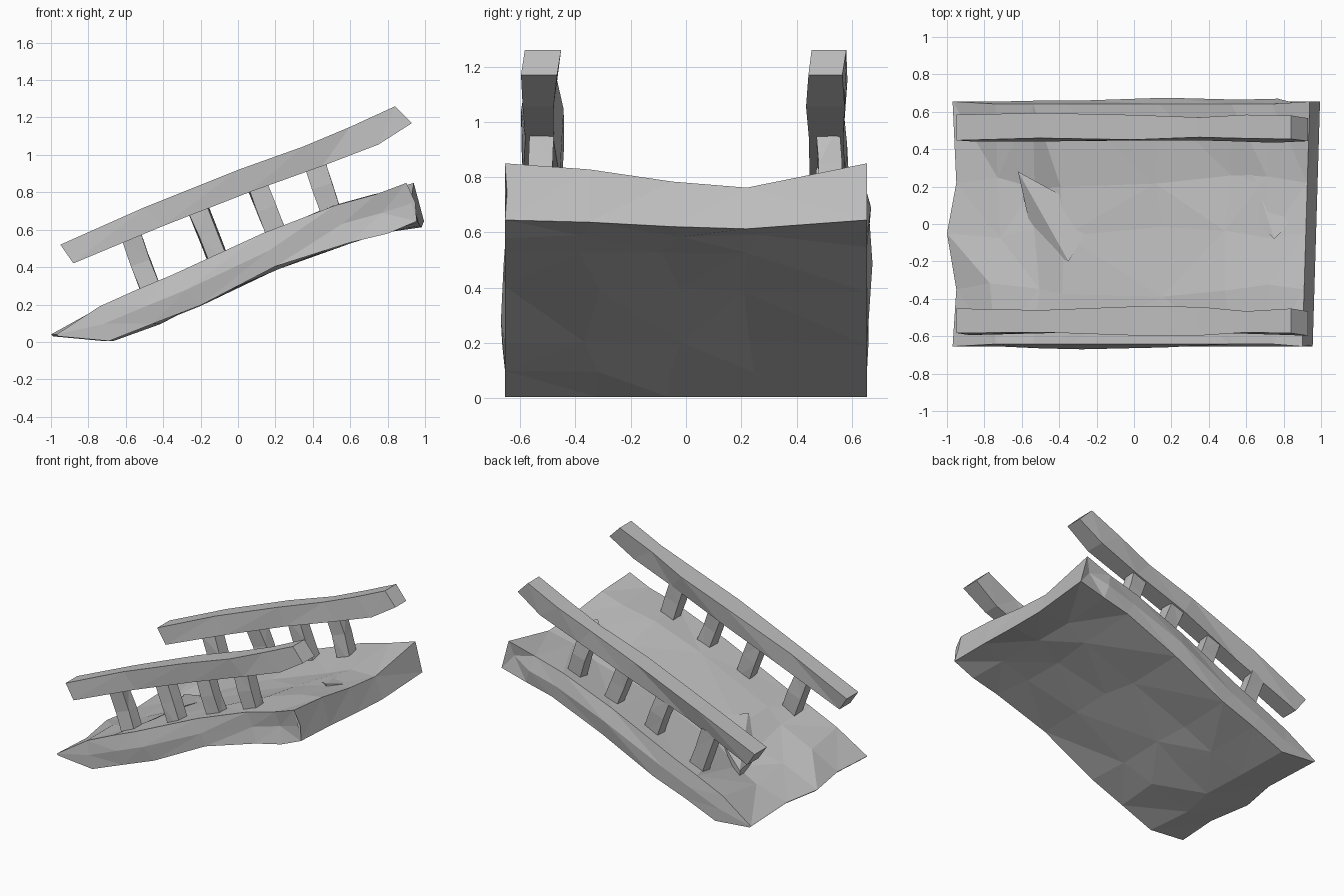
import bpy, bmesh, random
from mathutils import Vector

random.seed(4)
if "Cube" in bpy.data.objects:
    bpy.data.objects.remove(bpy.data.objects["Cube"])

stone = bpy.data.materials.new("grey stone")
stone.use_nodes = True
grey = (0.52, 0.52, 0.52, 1)
stone.diffuse_color = grey
stone.node_tree.nodes["Principled BSDF"].inputs["Base Color"].default_value = grey


def jitter(amount):
    return random.uniform(-amount, amount)


def loft(name, rings, cap=None):
    """Skin a list of closed rings, cap the ends and split into flat facets."""
    bm = bmesh.new()
    loops = [[bm.verts.new(p) for p in ring] for ring in rings]
    n = len(loops[0])
    for a, b in zip(loops, loops[1:]):
        for i in range(n):
            j = (i + 1) % n
            bm.faces.new((a[i], a[j], b[j], b[i]))
    for ring in (loops[0], loops[-1]):
        for ids in cap or [range(n)]:
            bm.faces.new([ring[i] for i in ids])
    bmesh.ops.triangulate(bm, faces=bm.faces[:], quad_method='SHORT_EDGE')
    bmesh.ops.recalc_face_normals(bm, faces=bm.faces[:])
    mesh = bpy.data.meshes.new(name)
    bm.to_mesh(mesh)
    bm.free()
    mesh.materials.append(stone)
    obj = bpy.data.objects.new(name, mesh)
    bpy.context.collection.objects.link(obj)
    return obj


# Ramp slab: sloping profile, sagging across its width in shallow steps
top = [(-.97, .04), (-.74, .19), (-.54, .28), (-.36, .355), (.13, .58),
       (.52, .73), (.74, .79), (.92, .85)]
bottom = [(-.96, .03), (-.69, .005), (-.45, .1), (-.2, .2), (.2, .395),
          (.6, .535), (.8, .59), (.975, .645)]
columns = [-.655, -.35, -.05, .22, .655]
sag = [0, .02, .06, .08, 0]
sag_scale = [0, .9, 1.3, .6, .6, .8, .5, 1.1]
tip_shift = [0, .02, -.03, .02, 0]
left_bulge = [.655, .655, .66, .66, .675, .665, .67, .635]
right_bulge = [.655, .655, .665, .67, .66, .635, .625, .65]
rings = []
last = len(top) - 1
for k, ((xt, zt), (xb, zb)) in enumerate(zip(top, bottom)):
    inner = 0 < k < last
    upper, lower = [], []
    for c, y in enumerate(columns):
        edge = c in (0, 4)
        wobble = 0.04 if inner and not edge else 0
        dx = tip_shift[c] if k == 0 else (.03 * y if k == last else jitter(wobble))
        dip = sag[c] * sag_scale[k]
        side = .98 if edge and inner else 1
        bump = jitter(.01) if wobble else 0
        upper.append((xt + dx, y * side + jitter(wobble), zt - dip + bump))
        under = -.4 * sag[c] if k == last else (jitter(.012) if inner and k > 1 else 0)
        lower.append((xb + dx, y + jitter(wobble), zb + under))
    xm, zm = (xt + xb) / 2, (zt + zb) / 2
    notch = .04 if k == last else 0
    rings.append(upper + [(xm - notch, left_bulge[k], zm)]
                 + lower[::-1] + [(xm, -right_bulge[k], zm)])
end_cap = [(i, i + 1, 9 - i, 10 - i) for i in range(4)] + [(4, 5, 6), (10, 11, 0)]
loft("ramp_slab", rings, end_cap)

# Broken ledges stepping up out of the walking surface
ledges = {
    "lower_ledge": [(-.62, .28, .2), (-.53, -.13, .18), (-.35, -.2, .355), (-.2, .05, .38)],
    "upper_ledge": [(.6, .38, .69), (.57, .09, .69), (.75, -.08, .775), (.88, .05, .76)],
}
for name, points in ledges.items():
    buried = [(x, y, z - .08) for x, y, z in points]
    loft(name, [buried, points], [(0, 1, 2), (0, 2, 3)])

# Handrails and their leaning posts, on both sides
rail_top = [(-.95, .52), (-.5, .72), (0, .92), (.35, 1.045), (.6, 1.15), (.84, 1.26)]
rail_bottom = [(-.88, .42), (-.4, .62), (.06, .8), (.45, .94), (.75, 1.055), (.93, 1.17)]
posts = [(-.56, .53, -.48, .315), (-.205, .69, -.12, .475),
         (.11, .82, .195, .605), (.415, .94, .485, .725)]

for label, centre in (("right", -.52), ("left", .515)):
    rings = []
    for k, ((xt, zt), (xb, zb)) in enumerate(zip(rail_top, rail_bottom)):
        w = .014 if 0 < k < len(rail_top) - 1 else .004
        rings.append([
            (xt, centre - .064 + jitter(w), zt), (xt, centre + .066 + jitter(w), zt),
            (xb, centre + .05 + jitter(w), zb), (xb, centre - .075 + jitter(w), zb)])
    loft(label + "_handrail", rings)

    for n, (xt, zt, xb, zb) in enumerate(posts):
        head, foot = Vector((xt, centre, zt)), Vector((xb, centre, zb))
        axis = (head - foot).normalized()
        along = Vector((axis.z, 0, -axis.x))
        across = Vector((0, 1, 0))
        rings = []
        for p in (foot - axis * .1, foot.lerp(head, .5), head + axis * .04):
            p = p + across * jitter(.006)
            rings.append([p + along * (sx * .053 + jitter(.005)) + across * (sy * .043 + jitter(.005))
                          for sx, sy in ((-1, -1), (1, -1), (1, 1), (-1, 1))])
        loft(f"{label}_post_{n + 1}", rings)
